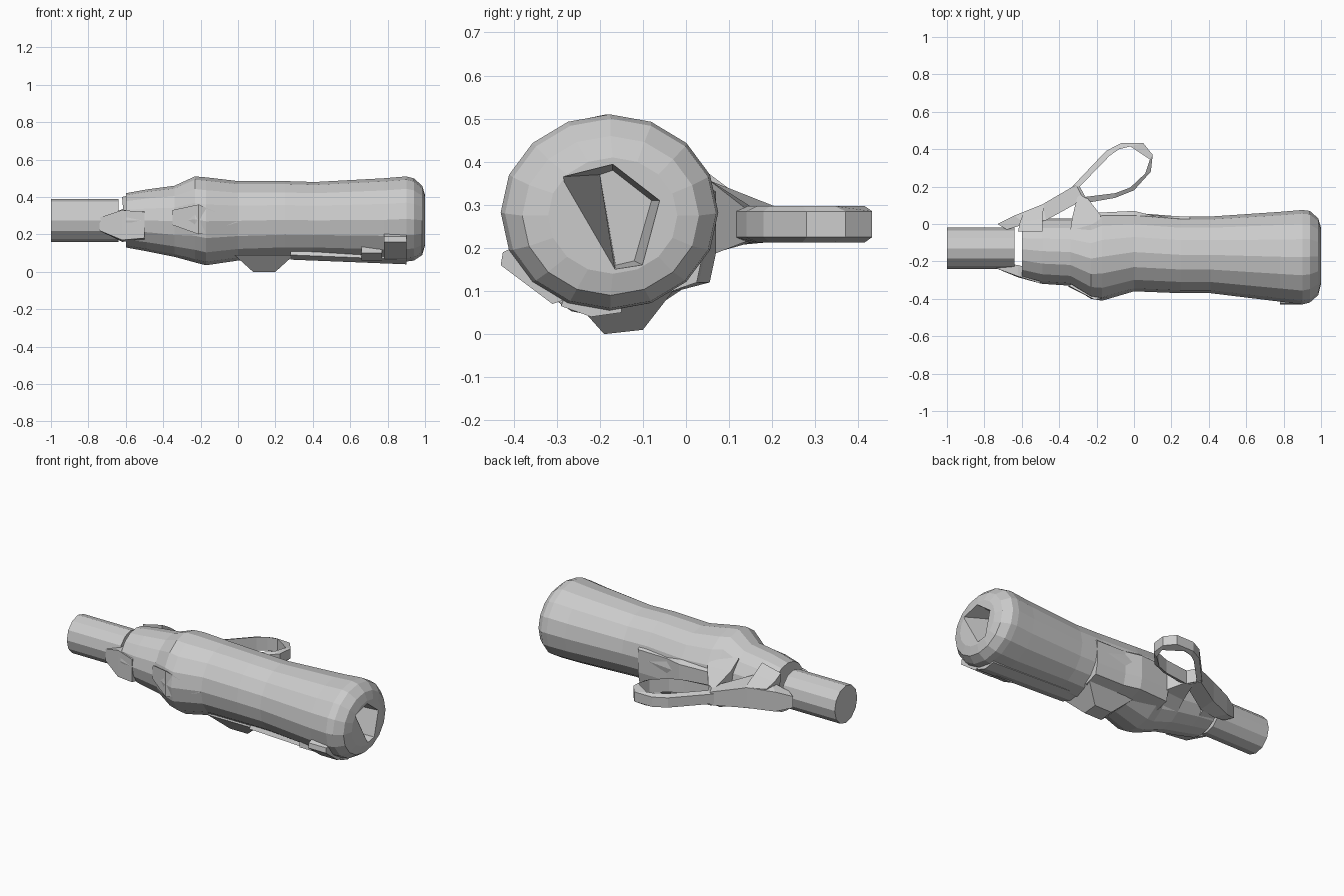
import bpy, bmesh
from math import sin, cos, pi


def make(name, verts, faces):
    me = bpy.data.meshes.new(name)
    bm = bmesh.new()
    vs = [bm.verts.new(v) for v in verts]
    for f in faces:
        bm.faces.new([vs[i] for i in f])
    bmesh.ops.recalc_face_normals(bm, faces=bm.faces)
    bm.to_mesh(me)
    bm.free()
    ob = bpy.data.objects.new(name, me)
    bpy.context.collection.objects.link(ob)
    return ob


def loft(name, rings):
    """Skin equal-length rings and cap both ends."""
    n = len(rings[0])
    verts = [p for r in rings for p in r]
    faces = [[k * n + i, k * n + (i + 1) % n, (k + 1) * n + (i + 1) % n, (k + 1) * n + i]
             for k in range(len(rings) - 1) for i in range(n)]
    faces += [list(range(n)), list(range(len(verts) - n, len(verts)))]
    return make(name, verts, faces)


def oval(x, y0, y1, z0, z1, n=16):
    cy, cz, ry, rz = (y0 + y1) / 2, (z0 + z1) / 2, (y1 - y0) / 2, (z1 - z0) / 2
    return [(x, cy + ry * cos(2 * pi * i / n), cz + rz * sin(2 * pi * i / n)) for i in range(n)]


# Main barrel: x, y range, z range
body = loft("barrel", [oval(*s) for s in [
    (-0.60, -0.29, 0.02, 0.13, 0.42), (-0.49, -0.32, 0.03, 0.11, 0.44),
    (-0.34, -0.33, 0.03, 0.08, 0.46), (-0.23, -0.40, 0.03, 0.05, 0.51),
    (-0.17, -0.41, 0.06, 0.035, 0.505), (0.00, -0.36, 0.06, 0.06, 0.485),
    (0.25, -0.37, 0.04, 0.07, 0.485), (0.41, -0.37, 0.04, 0.07, 0.48),
    (0.78, -0.415, 0.065, 0.055, 0.50), (0.90, -0.43, 0.075, 0.055, 0.51),
    (0.94, -0.42, 0.07, 0.06, 0.50), (0.985, -0.38, 0.03, 0.09, 0.46),
    (1.00, -0.32, -0.02, 0.14, 0.41)]])

# Angular recess in the front end, its left wall sloping inward
mouth = [(-0.29, 0.365), (-0.17, 0.395), (-0.06, 0.31), (-0.10, 0.16), (-0.165, 0.15)]
floor = [(-0.20, 0.37), (-0.17, 0.38), (-0.08, 0.31), (-0.12, 0.17), (-0.163, 0.16)]
cutter = loft("recess_cutter", [[(x, y, z) for y, z in p] for x, p in ((0.84, floor), (1.01, mouth))])
cutter.hide_render = True
cutter.hide_viewport = True
mod = body.modifiers.new("recess", 'BOOLEAN')
mod.operation = 'DIFFERENCE'
mod.solver = 'EXACT'
mod.object = cutter

# Tail tube, separated from the barrel by a gap
loft("tail_tube", [oval(x, -0.24, -0.02, 0.16, 0.39, 12) for x in (-1.0, -0.64)])

# Tapered strip bridging the gap on the front side
loft("front_bridge", [
    [(-0.74, -0.236, 0.22), (-0.74, -0.20, 0.22), (-0.74, -0.20, 0.29), (-0.74, -0.236, 0.29)],
    [(-0.62, -0.285, 0.17), (-0.62, -0.22, 0.16), (-0.62, -0.22, 0.33), (-0.62, -0.28, 0.33)],
    [(-0.50, -0.318, 0.18), (-0.50, -0.25, 0.17), (-0.50, -0.25, 0.33), (-0.50, -0.318, 0.32)]])

# Clip arm: broad at the collar, narrowing outward
loft("clip_arm", [
    [(-0.73, 0.0, 0.23), (-0.68, -0.03, 0.21), (-0.68, -0.03, 0.31), (-0.73, 0.0, 0.30)],
    [(-0.64, 0.045, 0.20), (-0.58, 0.00, 0.18), (-0.58, 0.00, 0.35), (-0.64, 0.045, 0.32)],
    [(-0.49, 0.105, 0.205), (-0.47, 0.02, 0.18), (-0.47, 0.02, 0.37), (-0.49, 0.105, 0.33)],
    [(-0.31, 0.21, 0.215), (-0.27, 0.13, 0.215), (-0.27, 0.13, 0.29), (-0.31, 0.21, 0.295)]])
loft("clip_collar", [
    [(-0.62, -0.04, 0.40), (-0.49, -0.04, 0.43), (-0.49, -0.04, 0.15), (-0.60, -0.04, 0.17)],
    [(-0.61, 0.01, 0.36), (-0.49, 0.03, 0.39), (-0.49, 0.03, 0.19), (-0.60, 0.01, 0.20)],
    [(-0.59, 0.06, 0.33), (-0.48, 0.11, 0.33), (-0.48, 0.11, 0.21), (-0.59, 0.06, 0.21)]])
loft("clip_leg", [
    [(-0.34, -0.03, 0.13), (-0.17, -0.03, 0.13), (-0.17, -0.03, 0.42), (-0.34, -0.03, 0.42)],
    [(-0.33, 0.035, 0.18), (-0.18, 0.05, 0.18), (-0.18, 0.05, 0.36), (-0.33, 0.035, 0.36)],
    [(-0.30, 0.16, 0.215), (-0.25, 0.14, 0.215), (-0.25, 0.14, 0.29), (-0.30, 0.16, 0.29)]])

# Closed loop at the end of the clip
outer = [(-0.33, 0.20), (-0.15, 0.39), (-0.07, 0.432), (0.05, 0.432), (0.10, 0.37),
         (0.09, 0.28), (0.00, 0.18), (-0.10, 0.14), (-0.27, 0.11)]
inner = [(-0.29, 0.20), (-0.13, 0.365), (-0.08, 0.40), (-0.02, 0.415), (0.085, 0.345),
         (0.06, 0.27), (-0.02, 0.195), (-0.10, 0.165), (-0.26, 0.145)]
n = len(outer)
lv = [(x, y, z) for ring, z in ((outer, 0.225), (outer, 0.285), (inner, 0.297), (inner, 0.213))
      for x, y in ring]
make("clip_loop", lv, [[a * n + i, a * n + (i + 1) % n, (a + 1) % 4 * n + (i + 1) % n, (a + 1) % 4 * n + i]
                       for a in range(4) for i in range(n)])

# Underside foot
loft("bottom_foot", [
    [(0.08, -0.19, 0.0), (0.20, -0.19, 0.0), (0.20, -0.10, 0.01), (0.08, -0.10, 0.01)],
    [(-0.02, -0.27, 0.09), (0.30, -0.27, 0.09), (0.30, -0.03, 0.10), (-0.02, -0.03, 0.10)]])

# Raised pads under the wide end
loft("pad_long", [[(x, -0.29, z + 0.025), (x, -0.22, z), (x, -0.15, z + 0.01), (x, -0.15, 0.12), (x, -0.27, 0.12)]
                  for x, z in ((0.28, 0.065), (0.90, 0.04))])
loft("pad_front", [[(x, -0.43, 0.16), (x, -0.31, 0.07), (x, -0.22, 0.10), (x, -0.36, 0.22), (x, -0.425, 0.19)]
                   for x in (0.78, 0.90)])
loft("pad_small", [[(x, -0.345, 0.10), (x, -0.27, 0.06), (x, -0.22, 0.12), (x, -0.34, 0.14)]
                   for x in (0.66, 0.77)])

# Flat rear side plate, sinking into the barrel at its far end
loft("side_plate", [[(x, y - 0.015, 0.12), (x, y, 0.19), (x, y, 0.33), (x, y - 0.05, 0.37),
                     (x, -0.08, 0.30), (x, -0.06, 0.09)]
                    for x, y in ((-0.20, 0.06), (0.0, 0.07), (0.10, 0.045), (0.30, 0.04))])

# Pointed wedge on the front side
make("front_wedge", [(-0.35, -0.335, 0.25), (-0.35, -0.33, 0.33), (-0.21, -0.405, 0.20),
                     (-0.21, -0.405, 0.36), (0.0, -0.36, 0.265), (-0.2, -0.25, 0.28)],
     [(0, 1, 3, 2), (2, 3, 4), (0, 2, 5), (2, 4, 5), (1, 5, 3), (3, 5, 4), (0, 5, 1)])
